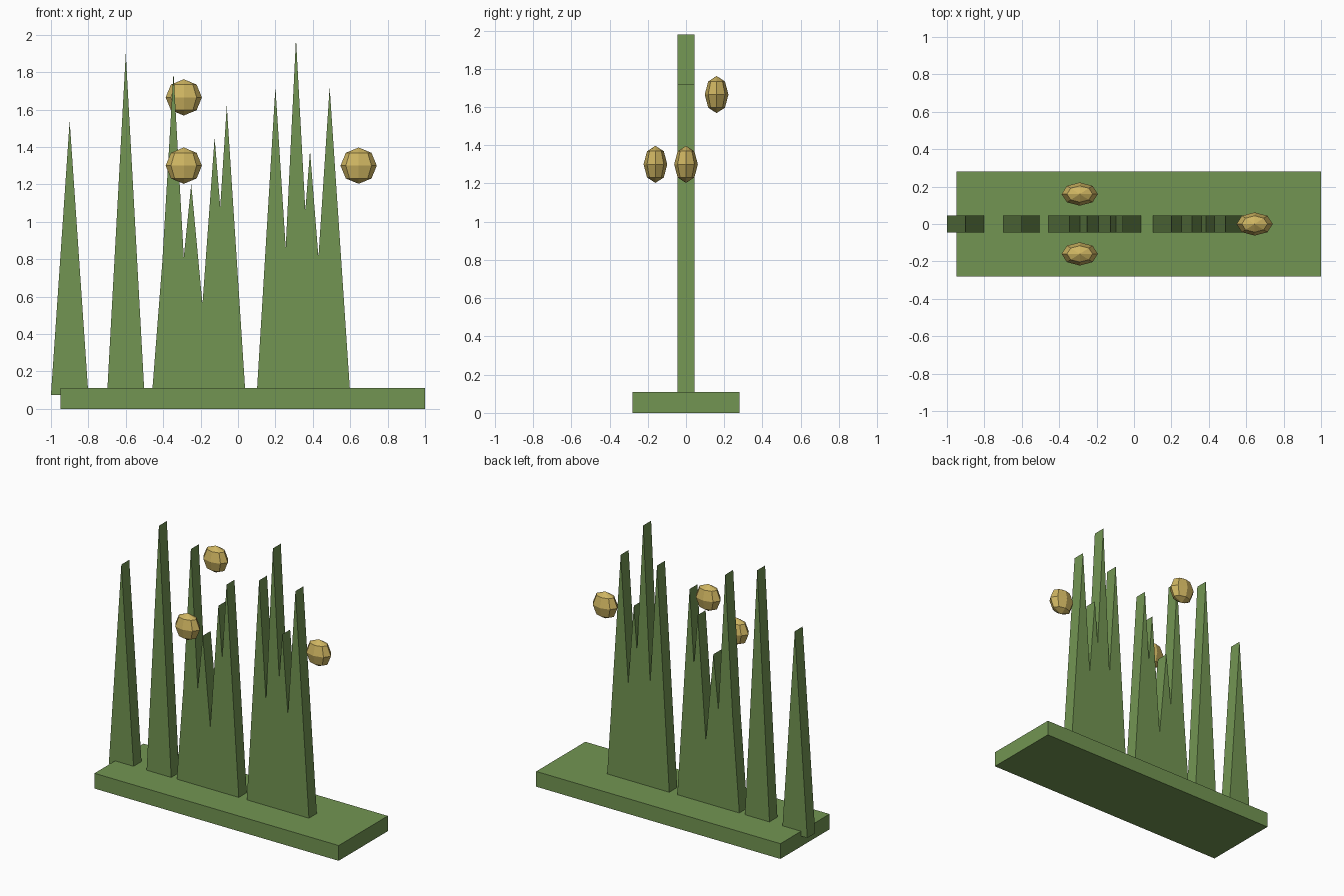
import bpy, bmesh

if "Cube" in bpy.data.objects:
    bpy.data.objects.remove(bpy.data.objects["Cube"])


def material(name, color):
    m = bpy.data.materials.new(name)
    m.diffuse_color = color
    m.use_nodes = True
    m.node_tree.nodes["Principled BSDF"].inputs["Base Color"].default_value = m.diffuse_color
    return m


GREEN = material("grass_green", (0.17, 0.30, 0.085, 1))
GOLD = material("flower_gold", (0.62, 0.46, 0.12, 1))


def finish(name, bm, mat):
    bmesh.ops.recalc_face_normals(bm, faces=bm.faces)
    me = bpy.data.meshes.new(name)
    bm.to_mesh(me)
    bm.free()
    me.materials.append(mat)
    ob = bpy.data.objects.new(name, me)
    bpy.context.collection.objects.link(ob)
    return ob


def slab(name, profile, half):
    """Extrude an x-z outline symmetrically along y."""
    bm = bmesh.new()
    face = bm.faces.new([bm.verts.new((x, -half, z)) for x, z in profile])
    ext = bmesh.ops.extrude_face_region(bm, geom=[face])
    moved = [g for g in ext["geom"] if isinstance(g, bmesh.types.BMVert)]
    bmesh.ops.translate(bm, verts=moved, vec=(0, 2 * half, 0))
    return finish(name, bm, GREEN)


# Ground slab
slab("base", [(-0.95, 0), (1, 0), (1, 0.11), (-0.95, 0.11)], 0.28)

# Grass: two single blades and two jagged tufts
Z0 = 0.075
tufts = {
    "blade_left": [(-1.0, Z0), (-0.9, 1.54), (-0.8, Z0)],
    "blade_inner": [(-0.7, Z0), (-0.6, 1.9), (-0.5, Z0)],
    "tuft_middle": [(-0.46, Z0), (-0.405, 0.78), (-0.345, 1.8), (-0.29, 0.81),
                    (-0.25, 1.2), (-0.19, 0.56), (-0.125, 1.45),
                    (-0.095, 1.08), (-0.06, 1.62), (0.04, Z0)],
    "tuft_right": [(0.1, Z0), (0.2, 1.72), (0.255, 0.86), (0.31, 1.98),
                   (0.36, 1.06), (0.385, 1.38), (0.43, 0.81), (0.49, 1.72),
                   (0.6, Z0)],
}
for name, outline in tufts.items():
    slab(name, outline, 0.045)

# Flattened low-poly flower heads
heads = [(-0.29, 0.16, 1.665), (-0.29, -0.16, 1.30), (0.645, 0, 1.30)]
for i, pos in enumerate(heads, 1):
    bm = bmesh.new()
    bmesh.ops.create_uvsphere(bm, u_segments=8, v_segments=4, radius=1)
    bmesh.ops.scale(bm, verts=bm.verts, vec=(0.097, 0.062, 0.097))
    finish(f"flower_head_{i}", bm, GOLD).location = pos
